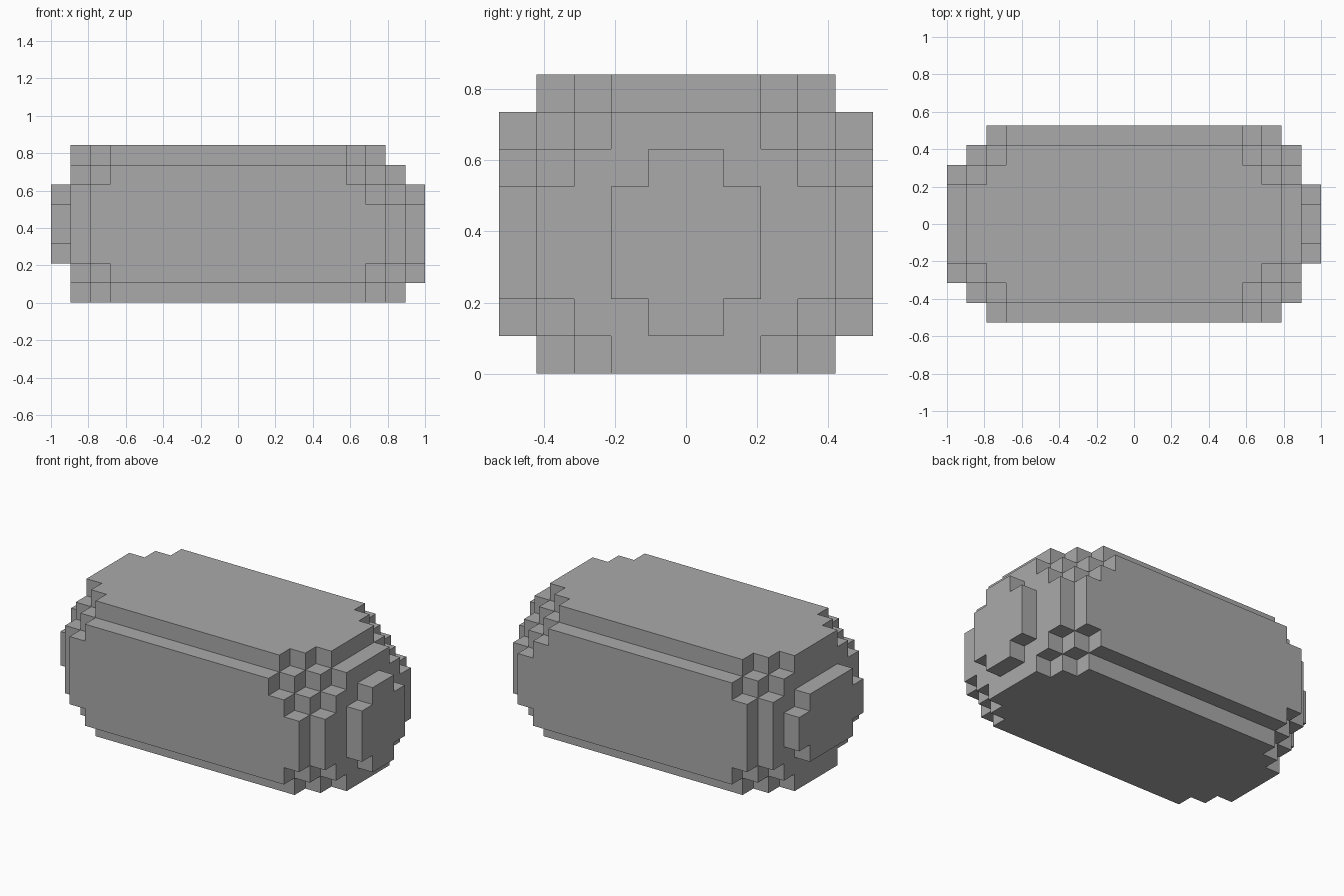
import bpy
import bmesh
from mathutils import Vector

cube = bpy.data.objects.get("Cube")
if cube:
    bpy.data.objects.remove(cube, do_unlink=True)

NX, NY, NZ = 19, 10, 8          # block counts
U = 2 / NX                      # block size

# Half widths (in blocks) of each row, bottom to top
FULL = [4, 5, 5, 5, 5, 5, 5, 4]         # middle of the body
LEFT_RIM = [2, 3, 4, 4, 4, 4, 3, 2]     # end slice on the -x side
RIGHT_RIM = [2, 3, 4, 4, 4, 3, 2, 0]    # end slice on the +x side
LEFT_CAP = [0, 0, 2, 3, 3, 2, 0, 0]
RIGHT_CAP = [0, 1, 2, 2, 2, 1, 0, 0]


def widened(rim, step):
    """Rim grown by one block per step inwards, up to the full section."""
    if step == 0:
        return rim
    grown = [max(w, 1) + step for w in rim]
    return [min(f, g) for f, g in zip(FULL, grown)]


def section(i):
    if i == 0:
        return LEFT_CAP
    if i == NX - 1:
        return RIGHT_CAP
    left, right = i - 1, NX - 2 - i
    if left < right:
        return widened(LEFT_RIM, left)
    return widened(RIGHT_RIM, right)


# Filled blocks
filled = set()
for i in range(NX):
    for k, w in enumerate(section(i)):
        for j in range(NY // 2 - w, NY // 2 + w):
            filled.add((i, j, k))

# Outer skin: one quad wherever a block meets air
bm = bmesh.new()
origin = Vector((-NX / 2, -NY / 2, 0))
for cell in filled:
    for axis in range(3):
        for side in (0, 1):
            near = list(cell)
            near[axis] += 2 * side - 1
            if tuple(near) in filled:
                continue
            a, b = (axis + 1) % 3, (axis + 2) % 3
            ring = [(0, 0), (1, 0), (1, 1), (0, 1)]
            if side == 0:
                ring.reverse()
            verts = []
            for da, db in ring:
                p = Vector(cell) + origin
                p[axis] += side
                p[a] += da
                p[b] += db
                verts.append(bm.verts.new(p * U))
            bm.faces.new(verts)

# Weld and merge the flat areas
bmesh.ops.remove_doubles(bm, verts=bm.verts, dist=U / 100)
bmesh.ops.dissolve_limit(bm, angle_limit=0.01, verts=bm.verts, edges=bm.edges)

mesh = bpy.data.meshes.new("stepped_body")
bm.to_mesh(mesh)
bm.free()
body = bpy.data.objects.new("stepped_body", mesh)
bpy.context.collection.objects.link(body)

# Plain grey material
grey = bpy.data.materials.new("plain_grey")
grey.use_nodes = True
color = (0.4, 0.4, 0.4, 1)
grey.diffuse_color = color
grey.node_tree.nodes["Principled BSDF"].inputs["Base Color"].default_value = color
mesh.materials.append(grey)
